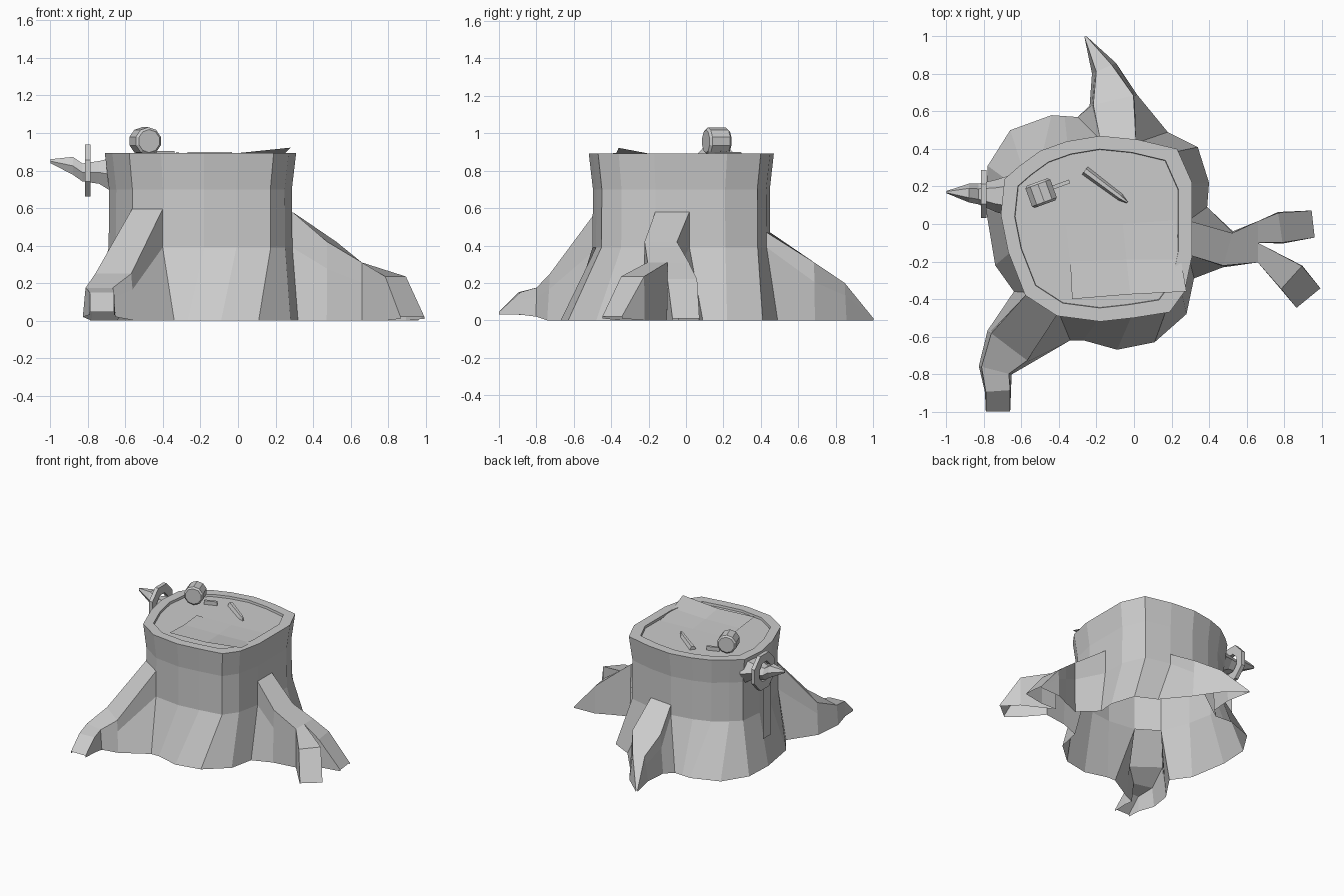
import bpy, bmesh
from math import sin, cos, pi, radians
from mathutils import Vector

if "Cube" in bpy.data.objects:
    bpy.data.objects.remove(bpy.data.objects["Cube"])


def loft(name, rings, cyclic=True, cap=False, cap_start=False, skip=()):
    """Skin equal-length point rings with flat quads; skip leaves holes in the first band."""
    bm = bmesh.new()
    vs = [[bm.verts.new(p) for p in r] for r in rings]
    n = len(rings[0])
    for k, (a, b) in enumerate(zip(vs, vs[1:])):
        for i in range(n if cyclic else n - 1):
            if k == 0 and i in skip:
                continue
            j = (i + 1) % n
            bm.faces.new((a[i], a[j], b[j], b[i]))
    if cap:
        bm.faces.new(vs[-1])
    if cap_start:
        bm.faces.new(vs[0])
    bmesh.ops.remove_doubles(bm, verts=bm.verts, dist=0.0005)
    bmesh.ops.recalc_face_normals(bm, faces=bm.faces)
    me = bpy.data.meshes.new(name)
    bm.to_mesh(me)
    bm.free()
    ob = bpy.data.objects.new(name, me)
    bpy.context.collection.objects.link(ob)
    return ob


def arch(a, b, c, d):
    """Ring of an open-bottomed root, with a point part-way up each side."""
    return [a, a.lerp(b, .66), b, c, d.lerp(c, .66), d]


def root(name, start, secs, end=None):
    """Hollow root from a start ring; section = x, y, ridge z, ridge width, ground width, ground z."""
    rings = [start]
    prev = sum(start, Vector()) / len(start)
    for i, (x, y, z, wt, wb, zb) in enumerate(secs):
        b = secs[min(i + 1, len(secs) - 1)]
        t = Vector((b[0] - prev.x, b[1] - prev.y, 0)).normalized()
        s = Vector((-t.y, t.x, 0))
        c = prev = Vector((x, y, 0))
        rings.append(arch(*[c + s * k * w / 2 + Vector((0, 0, h))
                            for k, w, h in ((1, wb, zb), (1, wt, z), (-1, wt, z), (-1, wb, zb))]))
    return loft(name, rings + ([end] if end else []), cyclic=False)


# Stump: rim and ground outlines, waisted between, with a shallow recessed top
C = Vector((-0.2, -0.02))
rim = [(.31, .22), (.23, .40), (.02, .45), (-.18, .47), (-.36, .44), (-.50, .39),
       (-.61, .31), (-.69, .24), (-.71, .05), (-.67, -.15), (-.58, -.38), (-.41, -.49),
       (-.18, -.52), (0, -.50), (.19, -.47), (.27, -.36), (.31, -.17), (.31, .02)]
ground = [(.40, .22), (.34, .41), (.18, .49), (-.30, .57), (-.37, .575), (-.44, .58),
          (-.66, .50), (-.78, .31), (-.79, .08), (-.74, -.22), (-.64, -.36), (-.34, -.62),
          (-.27, -.62), (-.09, -.67), (.11, -.63), (.28, -.48), (.32, -.29), (.39, .09)]


def ring(pts, scale, z):
    return [(C + (Vector(p) - C) * scale).to_3d() + Vector((0, 0, z)) for p in pts]


base, waist = ring(ground, 1, 0), ring(rim, .96, .39)
loft("stump", [base, waist, ring(rim, .955, .70), ring(rim, 1, .893),
               ring(rim, .855, .893), ring(rim, .85, .875)], cap=True, skip=(2, 10, 16))


def mouth(right, left, z):
    """Root opening over one stump facet, rising to height z."""
    up = [Vector((waist[i].x, waist[i].y, z)) for i in (left, right)]
    return [base[left], waist[left], up[0], up[1], waist[right], base[right]]


# Roots
root("back_root", mouth(2, 3, .47), [(-.11, .66, .31, .22, .26, 0),
                                    (-.16, .83, .20, .09, .14, 0), (-.26, 1, .01, .01, .01, 0)])
root("front_left_root", mouth(10, 11, .595),
     [(-.665, -.655, .25, .24, .29, 0), (-.74, -.78, .175, .15, .18, .02),
      (-.725, -.89, .15, .13, .14, .03), (-.725, -1, .045, .13, .13, .03)])


# The right root forks into two square ends
def split(y0, y1):
    return arch(*[Vector((.66, y, z)) for y, z in ((y0, 0), (y0, .31), (y1, .31), (y1, 0))])


root("right_root", mouth(16, 17, .58), [(.50, -.135, .42, .18, .20, 0)], split(.015, -.205))
root("right_root_fork_a", split(.015, -.10), [(.78, -.02, .22, .16, .17, 0),
                                              (.955, 0, .01, .145, .145, 0)])
root("right_root_fork_b", split(-.10, -.205), [(.84, -.285, .235, .165, .17, 0),
                                               (.93, -.395, .02, .165, .165, .01)])

# Broken branch on the left
branch = [(-.66, .15, .775, .11, .11), (-.74, .15, .79, .085, .07), (-.83, .16, .79, .055, .055),
          (-.88, .165, .825, .05, .055), (-1, .17, .85, .006, .012)]
loft("branch", [[(x, y + ry * cos(k * pi / 3), z + rz * sin(k * pi / 3)) for k in range(6)]
                for x, y, z, ry, rz in branch], cap=True)


# Eight-sided ring hung on the branch, with a flat strip below
def hoop(x, r):
    return [(x, .16 + r * .93 * cos(k * pi / 4 + pi / 8), .80 + r * sin(k * pi / 4 + pi / 8))
            for k in range(8)]


loft("hanging_ring", [hoop(-.815, .15), hoop(-.785, .15), hoop(-.785, .08),
                      hoop(-.815, .08), hoop(-.815, .15)])
loft("hanging_strip", [[(-.8, .06, .70), (-.8, .16, .70)], [(-.8, .06, .25), (-.8, .16, .25)]],
     cyclic=False)

# Items on top: tumbled cup, its handle, and a small pointed tool
bpy.ops.mesh.primitive_cylinder_add(vertices=10, radius=.074, depth=.125, location=(-.495, .165, .957),
                                    rotation=(radians(90), 0, radians(20)))
cup = bpy.context.object
cup.name = "cup"
bev = cup.modifiers.new("rim", "BEVEL")
bev.width, bev.segments = .012, 1
bev.limit_method, bev.angle_limit = "ANGLE", radians(60)
bpy.ops.mesh.primitive_cube_add(size=1, location=(-.39, .21, .89), rotation=(0, 0, radians(20)))
handle = bpy.context.object
handle.name = "cup_handle"
handle.scale = (.10, .02, .03)

v = Vector((.6, .8, 0))
tool = [(-.262, .285, .028, .87), (-.075, .145, .022, .87), (-.035, .115, .006, .87)]
loft("small_tool", [[Vector((x, y, z)) - v * w, Vector((x, y, z + .03)) - v * w * .4,
                     Vector((x, y, z + .03)) + v * w * .4, Vector((x, y, z)) + v * w]
                    for x, y, w, z in tool], cap=True, cap_start=True)

# Paper sheet with one lifted corner
loft("paper", [[(-.33, -.40, .895), (-.02, -.375, .891), (.28, -.36, .922)],
               [(-.34, -.20, .882), (-.04, -.19, .880), (.25, -.19, .890)],
               [(-.36, -.01, .880), (-.06, 0, .878), (.22, .02, .879)]], cyclic=False)
